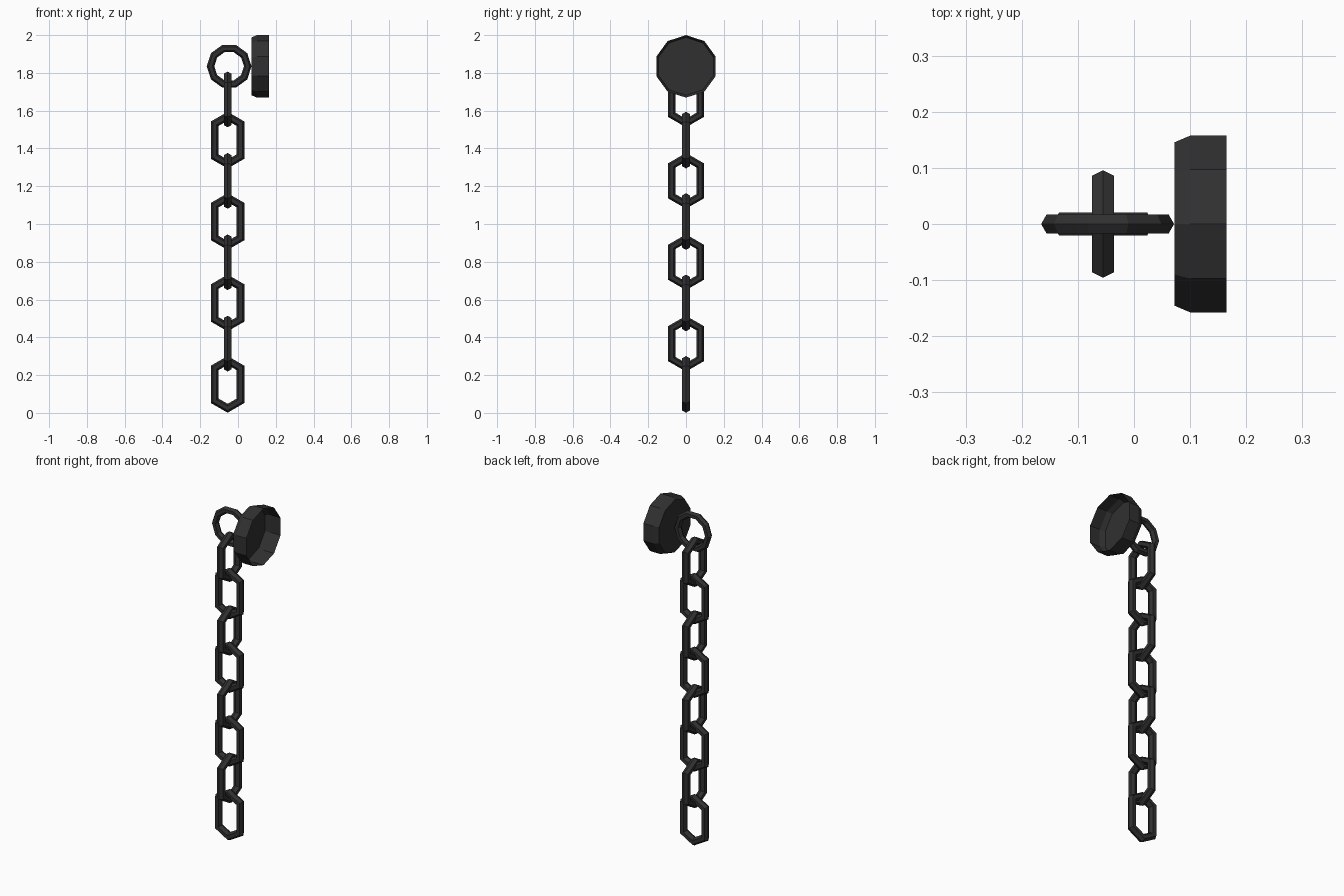
import bpy, bmesh, math
from mathutils import Matrix

if "Cube" in bpy.data.objects:
    bpy.data.objects.remove(bpy.data.objects["Cube"])

iron = bpy.data.materials.new("dark iron")
iron.diffuse_color = (0.03, 0.03, 0.031, 1)
iron.use_nodes = True
iron.node_tree.nodes["Principled BSDF"].inputs["Base Color"].default_value = iron.diffuse_color


def torus(name, sides, major, minor, matrix, stretch=0.0):
    """Low-poly torus in its local XY plane, stretched along local X, then placed."""
    bpy.ops.mesh.primitive_torus_add(major_segments=sides, minor_segments=6,
                                     major_radius=major, minor_radius=minor)
    ob = bpy.context.object
    ob.name = name
    for v in ob.data.vertices:
        v.co.x += math.copysign(stretch, v.co.x)
    ob.data.transform(matrix)
    ob.data.materials.append(iron)
    return ob


# Chain: eight hexagonal links, alternating planes
upright = Matrix.Rotation(-math.pi / 2, 4, 'Y')
for i in range(8):
    place = Matrix.Translation((-0.055, 0, 0.151 + 0.2155 * i))
    if i % 2 == 0:
        torus(f"chain_link_{i + 1}", 6, 0.079, 0.0235,
              place @ Matrix.Rotation(math.pi / 2, 4, 'Z') @ upright, 0.0475)
    else:
        torus(f"chain_link_{i + 1}", 6, 0.088, 0.0225, place @ upright, 0.037)

# Ring that holds the chain
torus("mount_ring", 10, 0.0985, 0.02,
      Matrix.Translation((-0.047, 0, 1.835)) @ Matrix.Rotation(math.pi / 2, 4, 'X'))

# Wall plate: ten-sided chamfered cup, open towards the wall
bm = bmesh.new()
SIDES = 10
rings = []
for x, r in ((0.072, 0.153), (0.10, 0.1655), (0.165, 0.1655)):
    rings.append([bm.verts.new((x, r * math.sin(a), 1.8345 + r * math.cos(a)))
                  for a in (2 * math.pi * k / SIDES for k in range(SIDES))])
bm.faces.new(rings[0])
for lo, hi in zip(rings, rings[1:]):
    for k in range(SIDES):
        n = (k + 1) % SIDES
        bm.faces.new((lo[k], lo[n], hi[n], hi[k]))
bmesh.ops.recalc_face_normals(bm, faces=bm.faces)
bm.normal_update()
cap = min(bm.faces, key=lambda f: f.calc_center_median().x)
if cap.normal.x > 0:
    bmesh.ops.reverse_faces(bm, faces=bm.faces)
mesh = bpy.data.meshes.new("wall_plate")
bm.to_mesh(mesh)
bm.free()
mesh.materials.append(iron)
bpy.context.collection.objects.link(bpy.data.objects.new("wall_plate", mesh))
